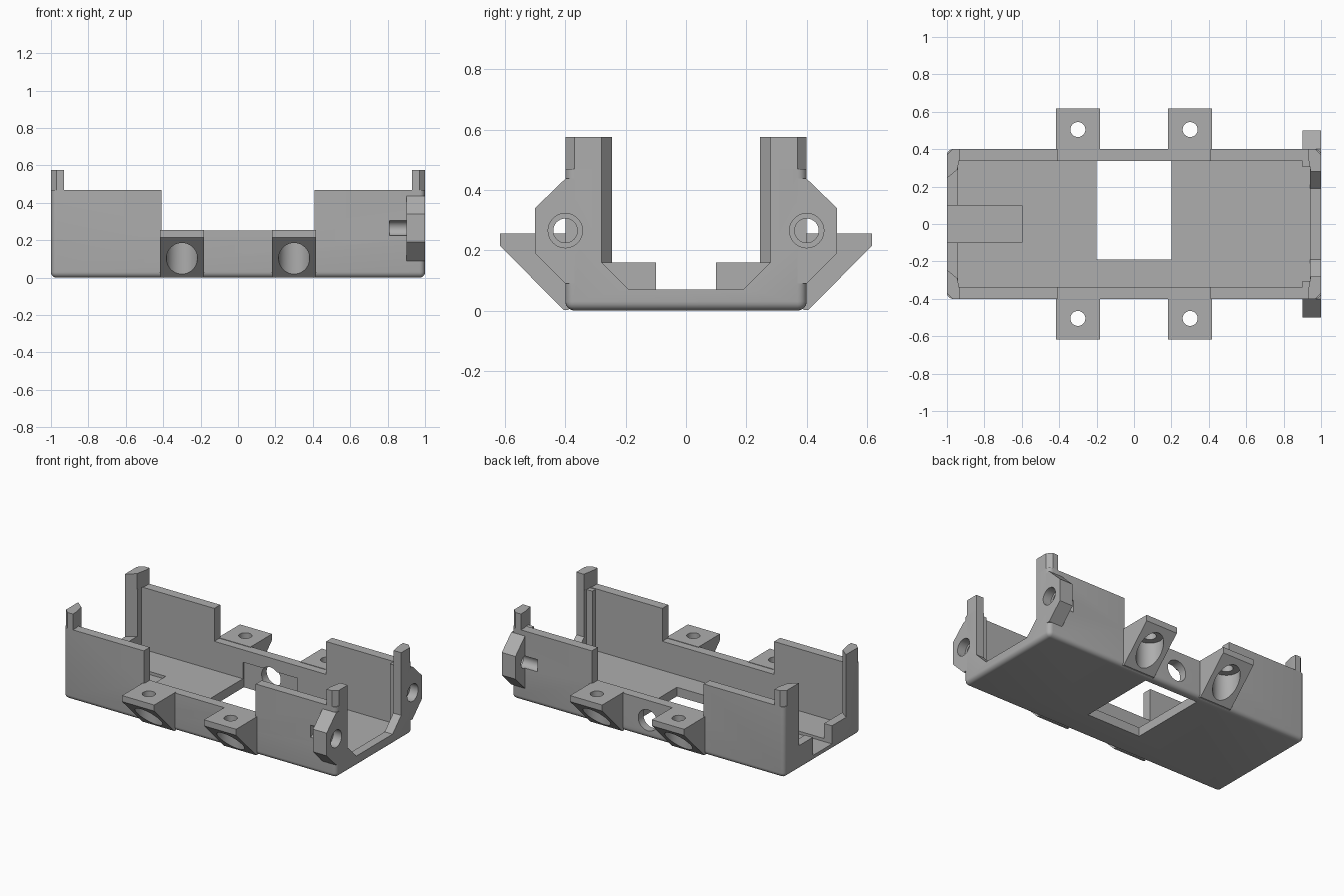
import bpy, bmesh, math
from mathutils import Vector, Matrix

old = bpy.data.objects.get("Cube")
if old:
    bpy.data.objects.remove(old, do_unlink=True)

grey = bpy.data.materials.new("mid grey")
grey.use_nodes = True
grey.diffuse_color = (0.42, 0.42, 0.42, 1)
grey.node_tree.nodes["Principled BSDF"].inputs["Base Color"].default_value = (0.42, 0.42, 0.42, 1)


def finish(name, bm):
    bmesh.ops.recalc_face_normals(bm, faces=bm.faces)
    mesh = bpy.data.meshes.new(name)
    bm.to_mesh(mesh)
    bm.free()
    mesh.materials.append(grey)
    obj = bpy.data.objects.new(name, mesh)
    bpy.context.collection.objects.link(obj)
    return obj


def prism(name, pts, axis, a, b):
    """Extrude a profile: (y, z) points along x, or (x, y) points along z."""
    bm = bmesh.new()
    place = (lambda p: (a, *p)) if axis == "x" else (lambda p: (*p, a))
    face = bm.faces.new([bm.verts.new(place(p)) for p in pts])
    out = bmesh.ops.extrude_face_region(bm, geom=[face])
    step = Vector((b - a, 0, 0)) if axis == "x" else Vector((0, 0, b - a))
    bmesh.ops.translate(bm, vec=step, verts=[g for g in out["geom"] if isinstance(g, bmesh.types.BMVert)])
    return finish(name, bm)


def box(name, x0, x1, y0, y1, z0, z1):
    return prism(name, [(x0, y0), (x1, y0), (x1, y1), (x0, y1)], "z", z0, z1)


def rod(name, radius, axis, centre, length):
    turn = {"x": Matrix.Rotation(math.pi / 2, 4, "Y"),
            "y": Matrix.Rotation(math.pi / 2, 4, "X"), "z": Matrix()}[axis]
    bm = bmesh.new()
    bmesh.ops.create_cone(bm, cap_ends=True, segments=40, radius1=radius, radius2=radius,
                          depth=length, matrix=Matrix.Translation(centre) @ turn)
    return finish(name, bm)


def cut(target, cutters):
    """Subtract each cutter, then remove it."""
    bpy.context.view_layer.objects.active = target
    for c in cutters:
        mod = target.modifiers.new("cut", "BOOLEAN")
        mod.operation, mod.solver, mod.object = "DIFFERENCE", "EXACT", c
        bpy.ops.object.modifier_apply(modifier=mod.name)
        bpy.data.objects.remove(c, do_unlink=True)


def both(pts, s):
    return [(p[0], s * p[1]) for p in pts]


def screw_cutters(s):
    """Stepped screw hole through an ear and into the wall."""
    return [rod("screw_hole", 0.04, "x", (0.96, s * 0.4, 0.265), 0.3),
            rod("screw_counterbore", 0.057, "x", (1.0, s * 0.4, 0.265), 0.12)]


# Tray with rounded bottom and corner edges
bm = bmesh.new()
bmesh.ops.create_cube(bm, size=1, matrix=Matrix.Translation((0, 0, 0.235)) @ Matrix.Diagonal((2, 0.8, 0.47, 1)))
edges = [e for e in bm.edges if min(v.co.z for v in e.verts) < 0.01]
bmesh.ops.bevel(bm, geom=edges, offset=0.03, segments=5, profile=0.5, affect="EDGES")
tray = finish("tray", bm)
left_gap = [(-1.1, -0.165), (-0.92, -0.31), (-0.92, 0.31), (-1.1, 0.165)]
right_gap = [(-0.28, 0.7), (-0.28, 0.16), (-0.19, 0.07), (0.19, 0.07), (0.28, 0.16), (0.28, 0.7)]
cut(tray, [
    box("interior", -0.942, 0.942, -0.337, 0.337, 0.06, 0.7),
    box("low_middle", -0.41, 0.41, -0.5, 0.5, 0.252, 0.7),
    prism("end_opening", left_gap, "z", 0.16, 0.7),
    box("cable_channel", -1.1, -0.6, -0.1, 0.1, 0.04, 0.3),
    prism("stepped_opening", right_gap, "x", 0.9, 1.1),
    box("floor_window", -0.2, 0.2, -0.19, 0.347, -0.1, 0.17),
    rod("back_port", 0.07, "y", (0, 0.4, 0.12), 0.3),
    *screw_cutters(-1), *screw_cutters(1),
])
parts = [tray]

ear_profile = [(0.37, 0.09), (0.4, 0.09), (0.5, 0.19), (0.5, 0.34), (0.4, 0.437), (0.37, 0.437)]
tab_profile = [(0.39, 0.002), (0.405, 0.002), (0.617, 0.215), (0.617, 0.255), (0.39, 0.255)]

for s, side in ((-1, "front"), (1, "back")):
    # Screw ears
    ear = prism(side + "_ear", [(s * y, z) for y, z in ear_profile], "x", 0.9, 1.0)
    cut(ear, screw_cutters(s))
    parts.append(ear)

    # Corner posts
    left_post = [(-1, 0.245), (-1, 0.37), (-0.97, 0.4), (-0.93, 0.4), (-0.93, 0.36), (-0.945, 0.29)]
    right_post = [(1, 0.28), (1, 0.37), (0.97, 0.4), (0.93, 0.4), (0.93, 0.36), (0.945, 0.28)]
    parts.append(prism(side + "_right_post", both(left_post, s), "z", 0.468, 0.575))
    parts.append(prism(side + "_left_post", both(right_post, s), "z", 0.468, 0.575))

    # Guide ribs inside the wall
    rib = [(0.9, 0.305), (0.945, 0.305), (0.945, 0.34), (0.9, 0.34)]
    parts.append(prism(side + "_guide_rib", both(rib, s), "z", 0.05, 0.465))

    # Mounting tabs with wide recess below and a narrow hole through the top
    for x in (-0.3, 0.3):
        tab = prism(side + "_mounting_tab", [(s * y, z) for y, z in tab_profile], "x", x - 0.118, x + 0.118)
        cut(tab, [rod("tab_recess", 0.083, "z", (x, s * 0.505, 0.05), 0.3),
                  rod("tab_hole", 0.04, "z", (x, s * 0.505, 0.2), 0.4)])
        parts.append(tab)

# Smooth the rounded surfaces, keep edges crisp
bpy.ops.object.select_all(action="DESELECT")
for p in parts:
    p.select_set(True)
bpy.context.view_layer.objects.active = tray
bpy.ops.object.shade_smooth_by_angle(angle=math.radians(30))
